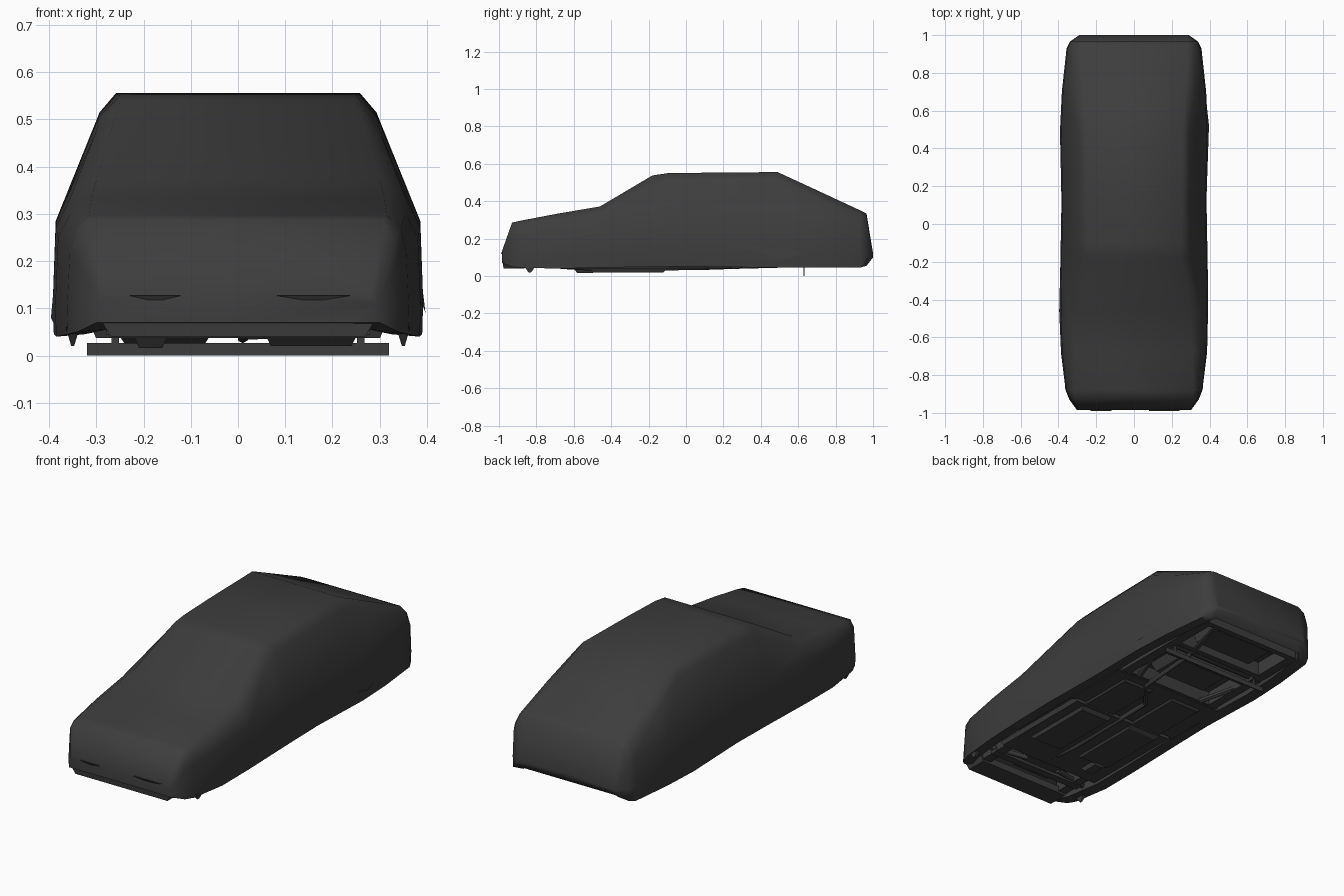
import bpy
import bmesh
from math import radians
from mathutils import Vector

old = bpy.data.objects.get("Cube")
if old:
    bpy.data.objects.remove(old, do_unlink=True)


def make_material(name, value):
    mat = bpy.data.materials.new(name)
    mat.use_nodes = True
    colour = (value, value, value, 1)
    mat.diffuse_color = colour
    mat.node_tree.nodes["Principled BSDF"].inputs["Base Color"].default_value = colour
    return mat


paint = make_material("charcoal grey", 0.047)


def finish(name, bm, angle=0):
    """Turn a bmesh into a named, painted object; smooth it if asked."""
    bmesh.ops.recalc_face_normals(bm, faces=bm.faces)
    mesh = bpy.data.meshes.new(name)
    bm.to_mesh(mesh)
    bm.free()
    mesh.materials.append(paint)
    obj = bpy.data.objects.new(name, mesh)
    bpy.context.collection.objects.link(obj)
    if angle:
        bpy.ops.object.select_all(action='DESELECT')
        obj.select_set(True)
        bpy.context.view_layer.objects.active = obj
        bpy.ops.object.shade_smooth_by_angle(angle=radians(angle))
    return obj


def block(name, x, y, z, taper=1.0):
    """Box between (low, high) limits; taper shrinks its underside."""
    bm = bmesh.new()
    bmesh.ops.create_cube(bm, size=1)
    for v in bm.verts:
        scale = taper if v.co.z < 0 else 1
        v.co = Vector(((x[0] + x[1]) / 2 + v.co.x * scale * (x[1] - x[0]),
                       (y[0] + y[1]) / 2 + v.co.y * scale * (y[1] - y[0]),
                       (z[0] + z[1]) / 2 + v.co.z * (z[1] - z[0])))
    return finish(name, bm)


def bar(name, start, end, radius):
    """Six-sided rod between two points."""
    a, b = Vector(start), Vector(end)
    bm = bmesh.new()
    bmesh.ops.create_cone(bm, cap_ends=True, segments=6, radius1=radius,
                          radius2=radius, depth=(b - a).length)
    turn = (b - a).to_track_quat('Z', 'Y').to_matrix().to_4x4()
    turn.translation = (a + b) / 2
    bmesh.ops.transform(bm, matrix=turn, verts=bm.verts)
    return finish(name, bm, 60)


def facet(name, outline, peak):
    """Shallow faceted patch: an outline fanned to a raised peak."""
    bm = bmesh.new()
    rim = [bm.verts.new(p) for p in outline]
    top = bm.verts.new(peak)
    for i, v in enumerate(rim):
        bm.faces.new((v, rim[(i + 1) % len(rim)], top))
    bm.faces.new(rim[::-1])
    return finish(name, bm)


# Body shell: y, bottom, cavity roof, width, waist, shoulder x, shoulder z, top x, top z
stations = [
    (-.985, .07, .07, .30, .11, .295, .125, .28, .13),
    (-.93, .05, .06, .34, .20, .333, .25, .312, .286),
    (-.88, .045, .13, .36, .22, .345, .268, .315, .297),
    (-.68, .04, .13, .385, .25, .355, .30, .31, .335),
    (-.46, .045, .13, .39, .27, .355, .335, .30, .372),
    (-.18, .05, .13, .388, .285, .30, .475, .25, .538),
    (-.10, .05, .13, .386, .285, .295, .505, .25, .55),
    (.12, .05, .13, .382, .285, .293, .512, .255, .553),
    (.49, .045, .13, .39, .285, .293, .515, .258, .556),
    (.70, .045, .13, .38, .285, .32, .415, .27, .459),
    (.93, .045, .13, .355, .27, .323, .328, .285, .352),
    (.965, .055, .065, .338, .25, .313, .31, .275, .334),
    (1.0, .10, .10, .288, .11, .284, .118, .28, .123),
]
bm = bmesh.new()
rings = []
for y, low, roof, wide, waist, sx, sz, tx, tz in stations:
    inner = wide - .06
    half = [(inner, roof), (inner, min(low + .005, roof)), (wide, low),
            (wide + .002, low + .3 * (waist - low)), (wide - .004, waist),
            (sx, sz), (tx, tz)]
    loop = [(0, roof)] + half + [(0, tz)] + [(-x, z) for x, z in reversed(half)]
    rings.append([bm.verts.new((x, y, z)) for x, z in loop])
for a, b in zip(rings, rings[1:]):
    for i in range(len(a)):
        j = (i + 1) % len(a)
        bm.faces.new((a[i], a[j], b[j], b[i]))
bm.faces.new(rings[0])
bm.faces.new(rings[-1][::-1])
bmesh.ops.remove_doubles(bm, verts=bm.verts, dist=.0005)
finish("body_shell", bm, 72)

# Nose lip, slits and corner spoilers
block("nose_lip", (-.29, .29), (-.98, -.86), (.04, .075), .93)
for name, x in (("right_nose_slit", (-.23, -.12)), ("left_nose_slit", (.08, .24))):
    block(name, x, (-.991, -.975), (.118, .127), .3)
for side, word in ((-1, "right"), (1, "left")):
    block(word + "_corner_spoiler", (side * .35 - .015, side * .35 + .015),
          (-.87, -.80), (.02, .06), .2)

# Faceted side patches, flared along their lower edge
facet("left_rear_arch_patch",
      [(.387, .23, .165), (.383, .53, .205), (.375, .72, .15), (.384, .52, .15)],
      (.397, .52, .09))
facet("right_front_arch_patch",
      [(-.386, -.69, .06), (-.388, -.45, .17), (-.386, -.27, .17), (-.38, .20, .05)],
      (-.396, -.46, .08))

# Floor pan with raised stampings either side of a tunnel
block("front_floor", (-.31, .31), (-.68, -.08), (.037, .06), .97)
block("rear_floor", (-.33, .33), (-.10, .27), (.05, .07))
for side, word in ((-1, "right"), (1, "left")):
    near, far = sorted((side * .06, side * .25))
    block(word + "_front_stamping", (near, far), (-.52, -.10),
          (.023 - side * .003, .04), .9)
    block(word + "_rear_stamping", (near, far), (-.10, .23), (.04, .055), .9)
    block(word + "_rear_rail", (side * .28 - .025, side * .28 + .025),
          (.25, .92), (.055, .13))
    block(word + "_front_rail", (side * .25 - .025, side * .25 + .025),
          (-.88, -.62), (.05, .13))
    bar(word + "_front_arm", (side * .10, -.72, .06), (side * .32, -.78, .075), .014)
    bar(word + "_rear_arm", (side * .20, .28, .06), (side * .29, .56, .075), .014)

# Rear bay: cross members, tank and hanging strip
for i, y in enumerate((.27, .56, .66, .91)):
    block("rear_cross_member_%d" % (i + 1), (-.29, .29), (y - .015, y + .015), (.055, .13))
block("fuel_tank", (-.18, .20), (.70, .88), (.07, .13), .9)
block("spare_well", (-.20, .16), (.32, .52), (.085, .13), .85)
block("hanging_strip", (-.32, .32), (.628, .633), (0, .027))
for side, word in ((-1, "right"), (1, "left")):
    block(word + "_strip_hanger", (side * .26 - .008, side * .26 + .008),
          (.628, .633), (.02, .13))
bar("rear_axle", (-.33, .60, .085), (.33, .60, .085), .018)

# Engine bay and exhaust
block("engine_block", (-.14, .14), (-.84, -.66), (.06, .13), .8)
block("oil_sump", (-.22, -.15), (-.60, -.48), (.016, .04), .7)
block("front_cross_member", (-.28, .28), (-.79, -.75), (.045, .07))
pipe = [(.02, -.66, .05), (.01, -.45, .038), (.01, .10, .045),
        (.12, .24, .05), (.14, .62, .06), (.22, .90, .06)]
for i, (a, b) in enumerate(zip(pipe, pipe[1:])):
    bar("exhaust_pipe_%d" % (i + 1), a, b, .012)
